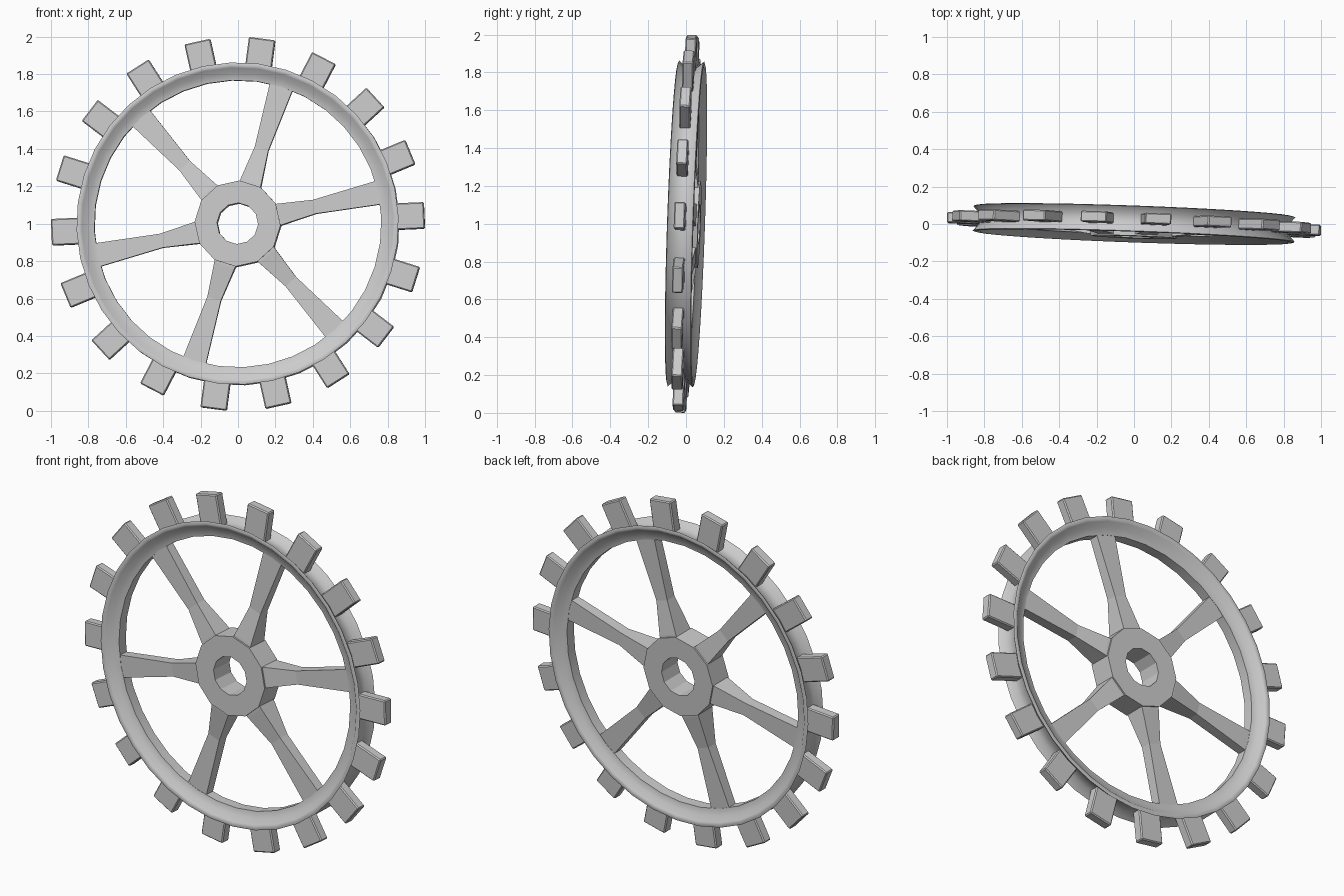
import bpy, bmesh
from math import sin, cos, radians, pi
from mathutils import Matrix, Vector

if "Cube" in bpy.data.objects:
    bpy.data.objects.remove(bpy.data.objects["Cube"])

# The whole wheel leans slightly about its centre
WHEEL = (Matrix.Translation((0, 0, 0.999))
         @ Matrix.Rotation(-0.036, 4, 'Z') @ Matrix.Rotation(-0.034, 4, 'X'))


def finish(bm, name, smooth=None, angle=0.0):
    """Turn a bmesh into an object, spun in the wheel plane by angle (degrees)."""
    bmesh.ops.recalc_face_normals(bm, faces=bm.faces)
    me = bpy.data.meshes.new(name)
    bm.to_mesh(me)
    bm.free()
    ob = bpy.data.objects.new(name, me)
    bpy.context.collection.objects.link(ob)
    ob.matrix_world = WHEEL @ Matrix.Rotation(-radians(angle), 4, 'Y')
    if smooth:
        bpy.ops.object.select_all(action='DESELECT')
        ob.select_set(True)
        bpy.context.view_layer.objects.active = ob
        bpy.ops.object.shade_smooth_by_angle(angle=radians(smooth))
    return ob


def ring(name, profile, sides, start, smooth=None):
    """Revolve a closed (radius, depth) profile around the axle."""
    bm = bmesh.new()
    loops = []
    for i in range(sides):
        a = radians(start) + 2 * pi * i / sides
        loops.append([bm.verts.new((r * cos(a), y, r * sin(a))) for r, y in profile])
    n = len(profile)
    for i in range(sides):
        p, q = loops[i], loops[(i + 1) % sides]
        for j in range(n):
            k = (j + 1) % n
            bm.faces.new((p[j], p[k], q[k], q[j]))
    return finish(bm, name, smooth)


def spoke(name, angle):
    """Loft of rectangles along the radius: (radius, half width, half depth)."""
    bm = bmesh.new()
    loops = []
    for r, w, d in ((0.21, 0.06, 0.062), (0.235, 0.057, 0.06),
                    (0.42, 0.038, 0.032), (0.80, 0.066, 0.028)):
        loops.append([bm.verts.new((r, y * d, z * w))
                      for y, z in ((-1, -1), (1, -1), (1, 1), (-1, 1))])
    for p, q in zip(loops, loops[1:]):
        for j in range(4):
            k = (j + 1) % 4
            bm.faces.new((p[j], p[k], q[k], q[j]))
    bm.faces.new(loops[0])
    bm.faces.new(loops[-1])
    return finish(bm, name, None, angle)


def tooth(name, angle):
    bm = bmesh.new()
    bmesh.ops.create_cube(bm, size=1)
    bmesh.ops.scale(bm, vec=Vector((0.187, 0.058, 0.142)), verts=bm.verts)
    bmesh.ops.translate(bm, vec=Vector((0.905, 0, 0)), verts=bm.verts)
    bmesh.ops.bevel(bm, geom=bm.edges[:], offset=0.006, segments=1, affect='EDGES')
    return finish(bm, name, 30, angle)


# Rim: shallow groove outside, flared lips at front and back
half = [(0.832, 0.03), (0.862, 0.066), (0.848, 0.07),
        (0.834, 0.064), (0.808, 0.037), (0.768, 0.03)]
ring("rim", half + [(r, -y) for r, y in reversed(half)], 36, 2.5, 40)

# Twelve-sided hub with an axle hole
ring("hub", [(0.23, 0.07), (0.11, 0.07), (0.11, -0.07), (0.23, -0.07)], 12, -2.5)

for i in range(6):
    spoke(f"spoke_{i + 1}", 12.5 + 60 * i)

for i in range(18):
    tooth(f"tooth_{i + 1}", 2.6 + 20 * i)
